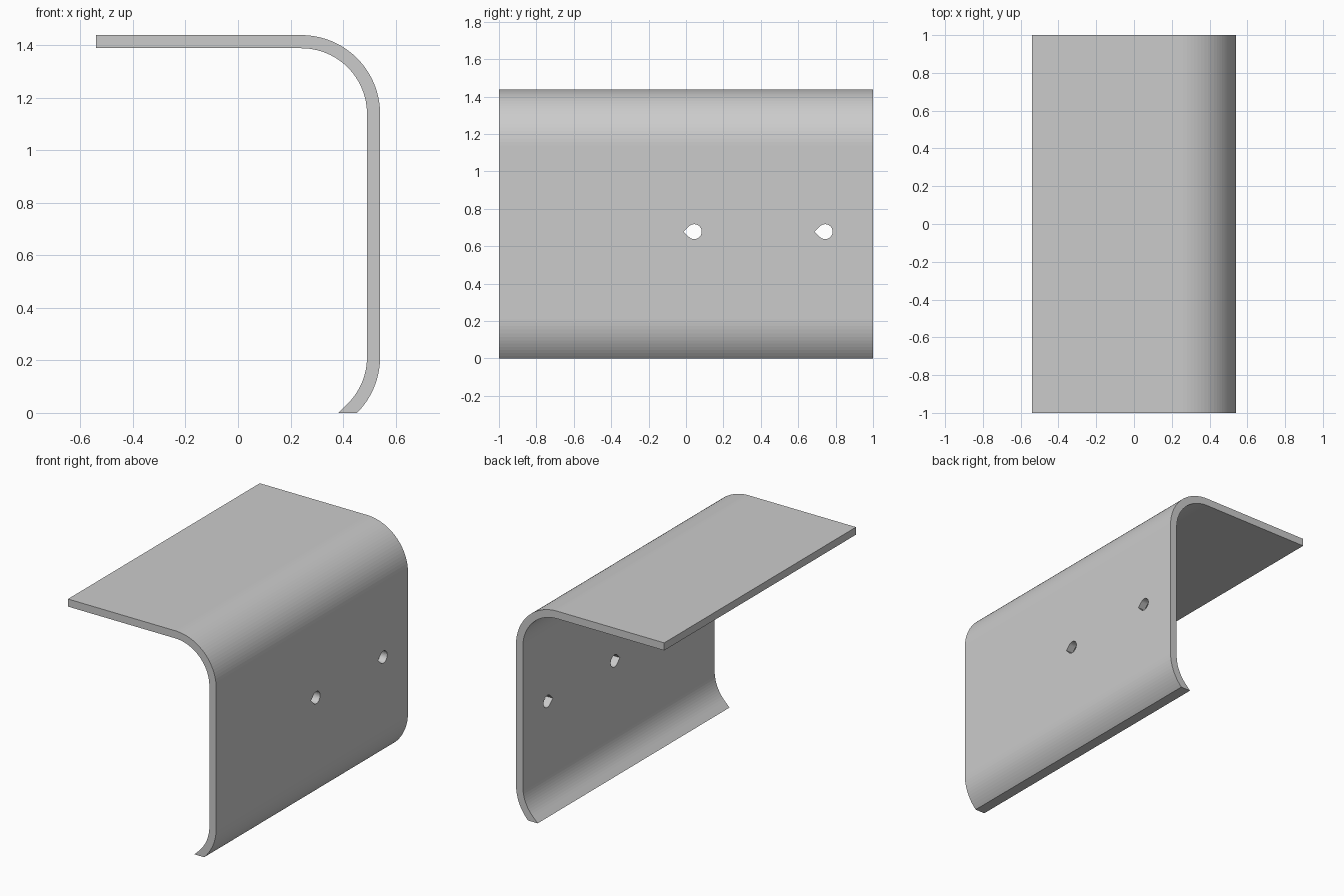
import bpy
import bmesh
from math import sin, cos, pi, radians, sqrt

cube = bpy.data.objects.get("Cube")
if cube:
    bpy.data.objects.remove(cube)

THICK, RADIUS, STEPS = 0.05, 0.3, 24
HALF_LENGTH, TOP, OUTER_X, EDGE_X = 1.0, 1.438, 0.541, -0.541
CX = OUTER_X - RADIUS
TOP_CZ = TOP - RADIUS
LOW_CZ = RADIUS * sqrt(0.5)

grey = bpy.data.materials.new("plain grey")
grey.use_nodes = True
colour = (0.6, 0.6, 0.6, 1)
grey.diffuse_color = colour
grey.node_tree.nodes["Principled BSDF"].inputs["Base Color"].default_value = colour


def arc(cx, cy, r, start, end, steps):
    angles = [radians(start + (end - start) * i / steps) for i in range(steps + 1)]
    return [(cx + r * cos(a), cy + r * sin(a)) for a in angles]


def prism(name, points, offset):
    """Extrude a closed outline of 3D points along an offset."""
    bm = bmesh.new()
    face = bm.faces.new([bm.verts.new(p) for p in points])
    result = bmesh.ops.extrude_face_region(bm, geom=[face])
    verts = [v for v in result["geom"] if isinstance(v, bmesh.types.BMVert)]
    bmesh.ops.translate(bm, verts=verts, vec=offset)
    bmesh.ops.recalc_face_normals(bm, faces=bm.faces)
    mesh = bpy.data.meshes.new(name)
    bm.to_mesh(mesh)
    bm.free()
    mesh.materials.append(grey)
    obj = bpy.data.objects.new(name, mesh)
    bpy.context.collection.objects.link(obj)
    return obj


# Bent sheet: flat top, rounded shoulder, upright wall and curled foot
inner = RADIUS - THICK
outside = arc(CX, TOP_CZ, RADIUS, 90, 0, STEPS) + arc(CX, LOW_CZ, RADIUS, 0, -45, STEPS // 2)
inside = arc(CX, TOP_CZ, inner, 90, 0, STEPS) + arc(CX, LOW_CZ, inner, 0, -45, STEPS // 2)
foot_x, foot_z = inside[-1]
inside.append((foot_x - foot_z, 0))
outline = [(EDGE_X, TOP)] + outside + inside[::-1] + [(EDGE_X, TOP - THICK)]
bracket = prism("bent_bracket", [(x, -HALF_LENGTH, z) for x, z in outline],
                (0, 2 * HALF_LENGTH, 0))

# Teardrop screw holes through the wall
HOLE_R, HOLE_Z = 0.04, 0.678
for i, y in enumerate((0.044, 0.744)):
    drop = arc(y, HOLE_Z, HOLE_R, -135, 135, STEPS) + [(y - HOLE_R * sqrt(2), HOLE_Z)]
    cutter = prism(f"hole_cutter_{i + 1}", [(OUTER_X - 2 * THICK, a, b) for a, b in drop],
                   (3 * THICK, 0, 0))
    cutter.hide_render = True
    cutter.hide_viewport = True
    cutter.display_type = 'WIRE'
    cut = bracket.modifiers.new(f"screw_hole_{i + 1}", 'BOOLEAN')
    cut.operation = 'DIFFERENCE'
    cut.solver = 'EXACT'
    cut.object = cutter
